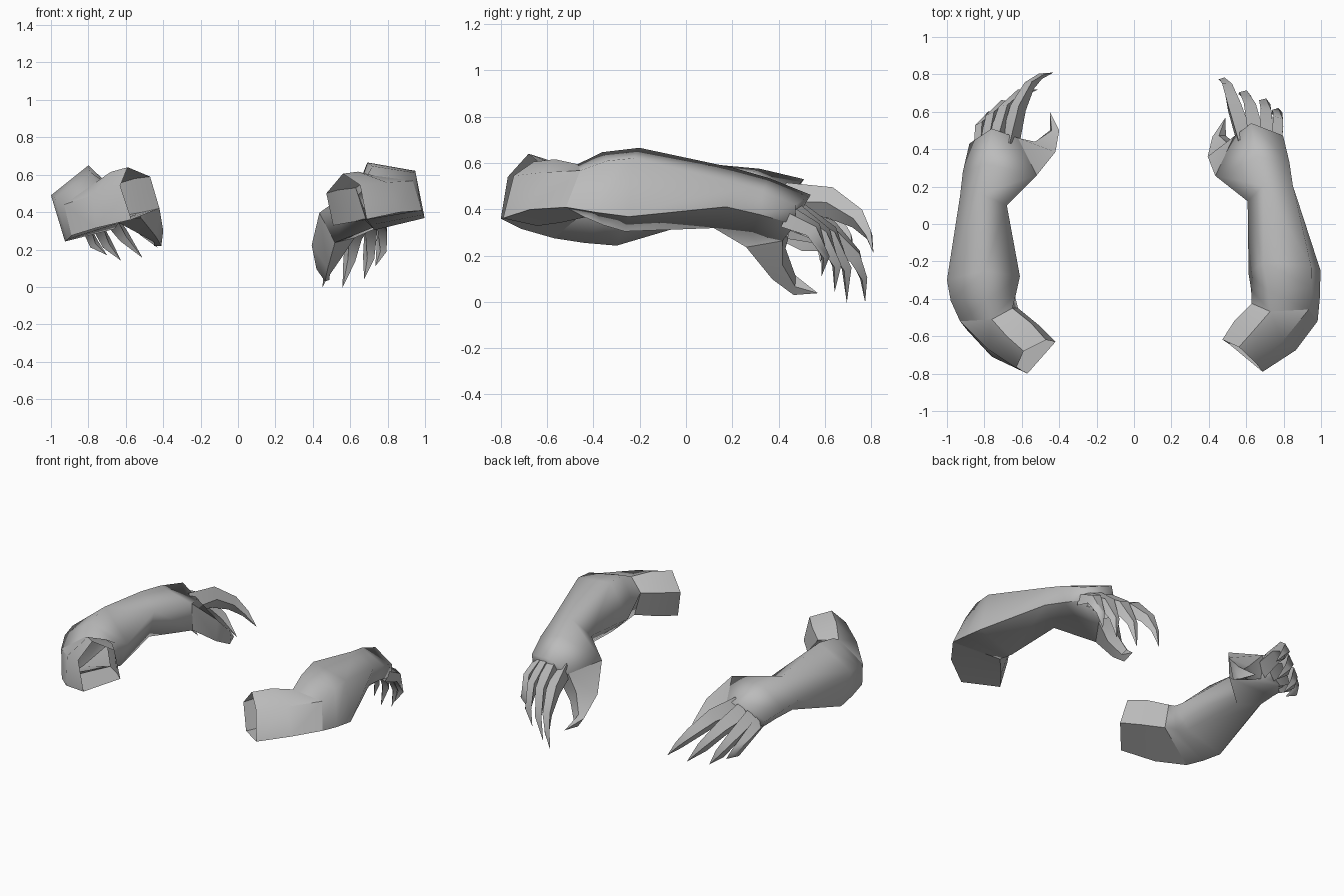
import bpy, bmesh, math
from mathutils import Matrix, Vector

cube = bpy.data.objects.get("Cube")
if cube:
    bpy.data.objects.remove(cube, do_unlink=True)

grey = bpy.data.materials.new("plain_grey")
grey.use_nodes = True
grey.diffuse_color = (0.5, 0.5, 0.5, 1)
grey.node_tree.nodes["Principled BSDF"].inputs["Base Color"].default_value = (0.5, 0.5, 0.5, 1)

# Cross-sections: lower outer, outer, top, inner, lower inner corner
ELBOW = [(.89, -.57, .275), (.93, -.52, .44), (.76, -.51, .56), (.65, -.45, .55), (.62, -.45, .38)]
PALM = [(.85, .28, .36), (.915, .28, .44), (.79, .32, .575), (.52, .26, .55), (.52, .27, .37)]
KNUCKLES = [(.83, .44, .34), (.88, .43, .41), (.76, .51, .53), (.62, .46, .48), (.65, .41, .35)]
UPPER_ARM = [
    # open shoulder end
    [(.57, -.80, .36), (.63, -.77, .54), (.59, -.68, .64), (.47, -.62, .59), (.42, -.63, .42)],
    # middle
    [(.76, -.71, .315), (.78, -.67, .49), (.68, -.60, .615), (.55, -.53, .58), (.51, -.54, .40)],
    ELBOW,
]
FOREARM = [
    ELBOW,
    # muscle behind the elbow
    [(.91, -.44, .255), (.98, -.41, .475), (.79, -.41, .615), (.63, -.37, .50), (.64, -.37, .34)],
    # widest part
    [(.925, -.30, .243), (1.0, -.30, .49), (.80, -.25, .65), (.61, -.28, .47), (.66, -.28, .31)],
    # wrist
    [(.87, .13, .37), (.93, .15, .46), (.82, .16, .59), (.68, .10, .52), (.72, .10, .34)],
    PALM,
    KNUCKLES,
]
# The thumb grows out of the inner side of the hand
THUMB = [
    [PALM[3], PALM[4], KNUCKLES[4], KNUCKLES[3]],
    [(.42, .385, .42), (.44, .40, .27), (.54, .43, .29), (.53, .44, .38)],
    [(.40, .50, .30), (.41, .50, .22), (.45, .50, .24), (.44, .50, .30)],
    [(.45, .60, .22)],
]

# Claw paths: points with radius, ending in a sharp tip
CLAWS = {
    "index_claw": [(.665, .43, .435, .07), (.62, .62, .43, .058), (.56, .74, .36, .04),
                   (.50, .79, .29, .022), (.43, .81, .21, 0)],
    "middle_claw": [(.73, .45, .435, .07), (.69, .61, .38, .05), (.61, .70, .27, .03), (.51, .72, .155, 0)],
    "ring_claw": [(.78, .43, .41, .06), (.76, .57, .34, .045), (.70, .645, .23, .028), (.625, .65, .14, 0)],
    "little_claw": [(.82, .40, .38, .05), (.82, .52, .33, .04), (.77, .585, .23, .025), (.70, .58, .17, 0)],
}

# The left arm is the same arm, rolled and turned; the right arm is mirrored
POSES = {
    "left": Matrix.Translation((.58, -.69, .47))
    @ Matrix.Rotation(math.radians(-6), 4, 'X')
    @ Matrix.Rotation(math.radians(6.5), 4, 'Z')
    @ Matrix.Rotation(math.radians(-28), 4, 'Y')
    @ Matrix.Translation((-.54, .70, -.51)),
    "right": Matrix.Scale(-1, 4, (1, 0, 0)),
}


def claw_rings(path):
    """Four-sided rings along a path, taller than wide, with a point at the end."""
    pts = [Vector(p[:3]) for p in path]
    rings = []
    for i, p in enumerate(pts):
        radius = path[i][3]
        if radius == 0:
            rings.append([p])
            continue
        along = (pts[i + 1] - pts[max(i - 1, 0)]).normalized()
        side = along.cross(Vector((0, 0, 1))).normalized()
        up = side.cross(along) * radius * 1.15
        side *= radius * .75
        rings.append([p + side, p + up, p - side, p - up])
    return rings


def skin(name, rings, pose, cap, angle, crease=()):
    """Join rings into one surface, pose it and shade it, with sharp lengthwise creases."""
    bm = bmesh.new()
    loops = [[bm.verts.new(pose @ Vector(p)) for p in ring] for ring in rings]
    for a, b in zip(loops, loops[1:]):
        n = len(a)
        for i in range(n):
            j = (i + 1) % n
            if len(b) == 1:
                bm.faces.new((a[i], a[j], b[0]))
            else:
                bm.faces.new((a[i], a[j], b[j], b[i]))
    if cap:
        bm.faces.new(loops[-1])
    bmesh.ops.recalc_face_normals(bm, faces=bm.faces)
    # an open tube may settle inside out, so test its volume
    if bm.calc_volume(signed=True) < 0:
        bmesh.ops.reverse_faces(bm, faces=bm.faces)
    for face in bm.faces:
        face.smooth = True
    for edge in bm.edges:
        edge.smooth = edge.calc_face_angle(0) < math.radians(angle)
    for column in crease:
        for a, b in zip(loops, loops[1:]):
            bm.edges.get((a[column], b[column])).smooth = False
    mesh = bpy.data.meshes.new(name)
    bm.to_mesh(mesh)
    bm.free()
    mesh.materials.append(grey)
    bpy.context.collection.objects.link(bpy.data.objects.new(name, mesh))


for side, pose in POSES.items():
    skin(side + "_upper_arm", UPPER_ARM, pose, False, 45)
    skin(side + "_forearm_and_hand", FOREARM, pose, True, 100, crease=[0])
    skin(side + "_thumb", THUMB, pose, False, 50)
    for name, path in CLAWS.items():
        skin(side + "_" + name, claw_rings(path), pose, False, 60)
